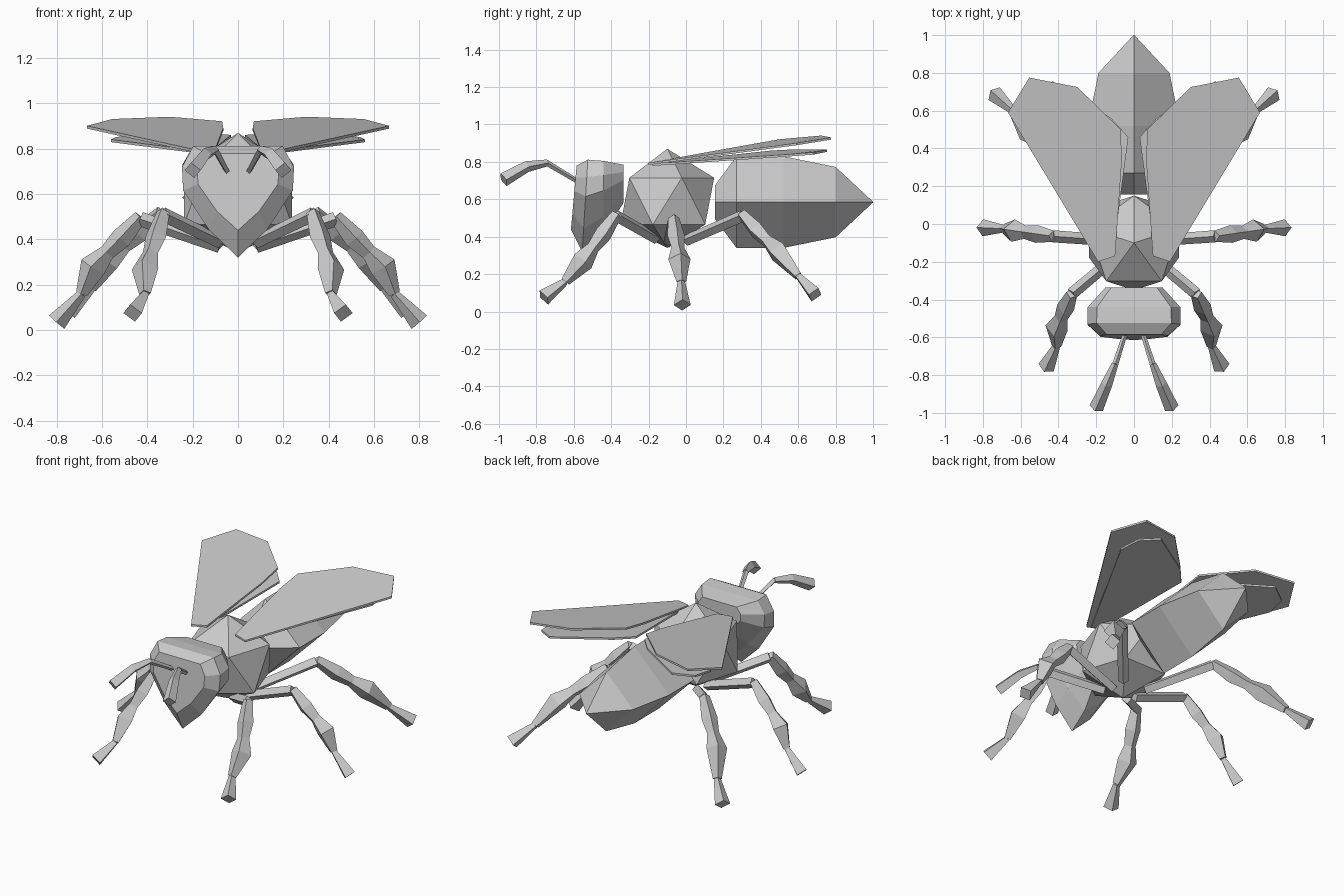
import bpy
from mathutils import Vector

cube = bpy.data.objects.get("Cube")
if cube:
    bpy.data.objects.remove(cube, do_unlink=True)

grey = bpy.data.materials.new("plain_grey")
grey.use_nodes = True
GREY = (0.6, 0.6, 0.6, 1)
grey.diffuse_color = GREY
grey.node_tree.nodes["Principled BSDF"].inputs["Base Color"].default_value = GREY


def add_mesh(name, verts, faces):
    mesh = bpy.data.meshes.new(name)
    mesh.from_pydata([tuple(v) for v in verts], [], faces)
    mesh.materials.append(grey)
    obj = bpy.data.objects.new(name, mesh)
    bpy.context.collection.objects.link(obj)
    # consistent outward normals
    import bmesh
    bm = bmesh.new()
    bm.from_mesh(mesh)
    bmesh.ops.recalc_face_normals(bm, faces=bm.faces)
    bm.to_mesh(mesh)
    bm.free()
    return obj


def loft(name, rings):
    """Skin equal-length rings of points and cap both ends."""
    n = len(rings[0])
    verts = [p for ring in rings for p in ring]
    faces = [list(range(n)), list(range(len(verts) - n, len(verts)))]
    for r in range(len(rings) - 1):
        for i in range(n):
            j = (i + 1) % n
            faces.append([r * n + i, r * n + j, (r + 1) * n + j, (r + 1) * n + i])
    return add_mesh(name, verts, faces)


def limb(name, path, radii, side, flat=1.0):
    """Square-section limb along a path, on one side of the body."""
    pts = [Vector((p[0] * side, p[1], p[2])) for p in path]
    axis = (pts[-1] - pts[0]).normalized()
    across = axis.cross(Vector((0, 0, 1))).normalized()
    rings = []
    for i, (p, r) in enumerate(zip(pts, radii)):
        d = (pts[min(i + 1, len(pts) - 1)] - pts[max(i - 1, 0)]).normalized()
        u = (across - d * across.dot(d)).normalized()
        v = d.cross(u) * flat
        rings.append([p + u * r, p + v * r, p - u * r, p - v * r])
    return loft(name, rings)


# thorax: faceted ball with one corner facing back
bpy.ops.mesh.primitive_ico_sphere_add(subdivisions=1, radius=0.28, location=(0, -0.1, 0.59))
thorax = bpy.context.object
thorax.name = "thorax"
thorax.rotation_euler.z = 1.5708
thorax.data.materials.append(grey)
min(thorax.data.vertices, key=lambda v: v.co.z).co.z += 0.03

# abdomen: diamond section tapering to a point
ABDOMEN = [(0.155, 0.09), (0.27, 0.245), (0.52, 0.245), (0.8, 0.188), (1.0, 0.002)]
loft("abdomen", [[(r, y, 0.585), (0, y, 0.585 + r), (-r, y, 0.585), (0, y, 0.585 - r)]
                 for y, r in ABDOMEN])

# head: shield outline skinned through four depths
SHIELD = [(0.8, 1), (1, 0.81), (0.98, 0.6), (0.52, 0.25), (0, 0)]
outline = SHIELD + [(-x, z) for x, z in reversed(SHIELD[:-1])]
HEAD = [(-0.335, 0.15, 0.58, 0.785), (-0.44, 0.245, 0.41, 0.805),
        (-0.525, 0.247, 0.32, 0.812), (-0.585, 0.18, 0.44, 0.78)]
loft("head", [[(x * w, y - 0.03 * (1 - z) * (y < -0.5), low + z * (top - low))
               for x, z in outline] for y, w, low, top in HEAD])

# legs: hip, knee, upper swell, pinch, lower swell, ankle, foot
LEGS = {
    "front": [(0.08, -0.16, 0.39), (0.33, -0.37, 0.51), (0.41, -0.55, 0.27),
              (0.41, -0.645, 0.16), (0.465, -0.76, 0.075)],
    "middle": [(0.08, -0.09, 0.37), (0.43, -0.065, 0.49), (0.64, -0.035, 0.28),
               (0.69, -0.025, 0.16), (0.8, -0.02, 0.035)],
    "rear": [(0.08, 0.0, 0.38), (0.34, 0.3, 0.51), (0.56, 0.49, 0.32),
             (0.64, 0.6, 0.19), (0.74, 0.69, 0.09)],
}
WING_FORE = [(0.19, -0.2, 0.79), (0.1, -0.17, 0.795), (0.065, 0.33, 0.885), (0.07, 0.5, 0.915),
             (0.3, 0.725, 0.935), (0.555, 0.775, 0.925), (0.667, 0.59, 0.895)]
WING_HIND = [(0.17, -0.18, 0.785), (0.11, -0.15, 0.79), (0.03, 0.46, 0.855), (0.12, 0.56, 0.86),
             (0.43, 0.755, 0.86), (0.54, 0.68, 0.845), (0.56, 0.55, 0.835)]


def wing(name, points, side):
    layers = [[(x * side, y, z + dz) for x, y, z in points] for dz in (-0.006, 0.006)]
    return loft(name, layers)


for side, label in ((1, "left"), (-1, "right")):
    for place, (hip, knee, swell, ankle, foot) in LEGS.items():
        limb(f"{place}_{label}_thigh", [hip, knee], [0.03, 0.032], side)
        k, s = Vector(knee), Vector(swell)
        shin = [k + Vector((0, 0, 0.01)), k.lerp(s, 0.4), k.lerp(s, 0.7), s, ankle]
        limb(f"{place}_{label}_shin", shin, [0.03, 0.047, 0.035, 0.06, 0.026], side)
        limb(f"{place}_{label}_foot", [ankle, foot], [0.02, 0.045], side)

    # antennae: thin stalk and flared club
    limb(f"{label}_antenna_stalk", [(0.04, -0.56, 0.685), (0.1, -0.745, 0.795)],
         [0.012, 0.016], side)
    limb(f"{label}_antenna_club", [(0.1, -0.74, 0.795), (0.145, -0.85, 0.775), (0.2, -0.975, 0.705)],
         [0.018, 0.03, 0.038], side)

    wing(f"{label}_forewing", WING_FORE, side)
    wing(f"{label}_hindwing", WING_HIND, side)
